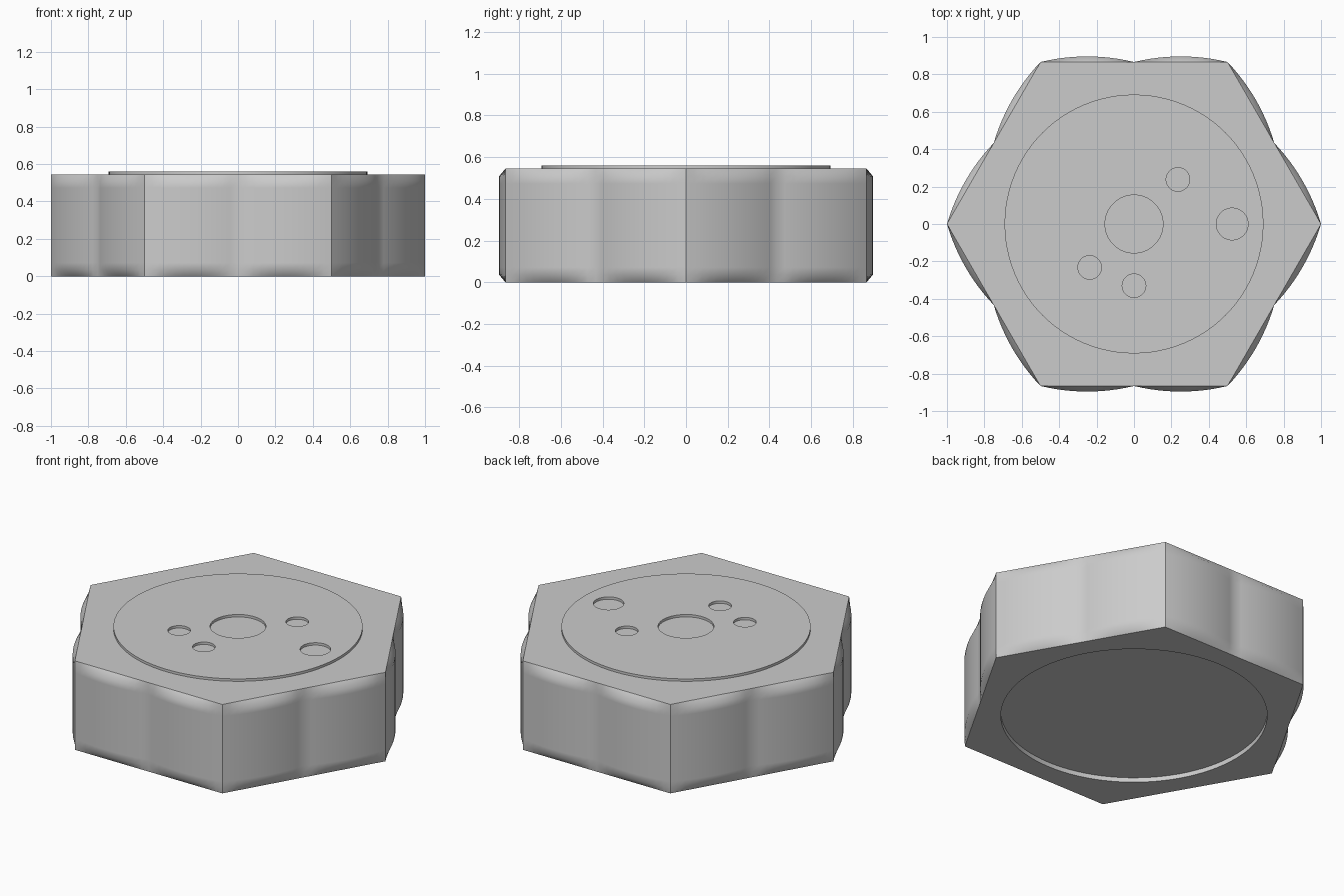
import bpy, bmesh
from math import sin, cos, pi
from mathutils import Vector

cube = bpy.data.objects.get("Cube")
if cube:
    bpy.data.objects.remove(cube, do_unlink=True)

HEIGHT, DISC_TOP = 0.545, 0.56
BULGE, CHAMFER, STEPS = 0.03, 0.036, 12

grey = bpy.data.materials.new("light grey")
grey.use_nodes = True
colour = (0.6, 0.6, 0.6, 1)
grey.diffuse_color = colour
grey.node_tree.nodes["Principled BSDF"].inputs["Base Color"].default_value = colour


def add_object(name, bm):
    bmesh.ops.recalc_face_normals(bm, faces=bm.faces)
    mesh = bpy.data.meshes.new(name)
    bm.to_mesh(mesh)
    bm.free()
    obj = bpy.data.objects.new(name, mesh)
    mesh.materials.append(grey)
    bpy.context.collection.objects.link(obj)
    return obj


def cylinder(name, x, y, radius, z0, z1, sides=64):
    bm = bmesh.new()
    bmesh.ops.create_cone(bm, cap_ends=True, segments=sides, radius1=radius,
                          radius2=radius, depth=z1 - z0)
    bmesh.ops.translate(bm, verts=bm.verts, vec=(x, y, (z0 + z1) / 2))
    return add_object(name, bm)


def cut(obj, cutter):
    cutter.hide_render = True
    mod = obj.modifiers.new("cut", "BOOLEAN")
    mod.operation, mod.solver, mod.object = "DIFFERENCE", "EXACT", cutter
    bpy.context.view_layer.objects.active = obj
    bpy.ops.object.modifier_apply(modifier=mod.name)
    bpy.data.objects.remove(cutter, do_unlink=True)


def shade(obj):
    """Smooth walls, flat horizontal faces, sharp rims and hexagon corners."""
    bm = bmesh.new()
    bm.from_mesh(obj.data)
    bm.normal_update()

    def level(face):
        return abs(face.normal.z) > 0.99

    for face in bm.faces:
        face.smooth = not level(face)
    for edge in bm.edges:
        rim = len({level(f) for f in edge.link_faces}) > 1
        corner = all(v.co.xy.length > 0.995 for v in edge.verts)
        edge.smooth = not (rim or corner)
    bm.to_mesh(obj.data)
    bm.free()


def outline(amount):
    """Hexagon with two shallow bulges on every side."""
    points = []
    for side in range(6):
        a, b = (Vector((cos(k * pi / 3), sin(k * pi / 3))) for k in (side, side + 1))
        out = (a + b).normalized()
        for i in range(2 * STEPS):
            t = (i % STEPS) / STEPS
            points.append(a.lerp(b, i / (2 * STEPS)) + out * amount * 4 * t * (1 - t))
    return points


# Hexagonal body, lofted with chamfered bulges
bm = bmesh.new()
levels = [(0, 0), (CHAMFER, BULGE), (2 * CHAMFER, BULGE),
          (HEIGHT - 2 * CHAMFER, BULGE), (HEIGHT - CHAMFER, BULGE), (HEIGHT, 0)]
rings = [[bm.verts.new((p.x, p.y, z)) for p in outline(amount)] for z, amount in levels]
for low, high in zip(rings, rings[1:]):
    for i in range(len(low)):
        j = (i + 1) % len(low)
        bm.faces.new((low[i], low[j], high[j], high[i]))
bm.faces.new(rings[0][::-1])
bm.faces.new(rings[-1])
body = add_object("hexagonal_body", bm)

# Round recess underneath
cut(body, cylinder("recess_cutter", 0, 0, 0.74, -0.1, 0.028, 96))
shade(body)

# Raised disc with its round holes
disc = cylinder("raised_disc", 0, 0, 0.692, HEIGHT, DISC_TOP, 96)
for x, y, radius in [(0, 0, 0.155), (0.525, 0, 0.085), (0.235, 0.238, 0.063),
                     (-0.237, -0.232, 0.063), (0, -0.33, 0.063)]:
    cut(disc, cylinder("hole_cutter", x, y, radius, HEIGHT - 0.1, DISC_TOP + 0.1))
shade(disc)
